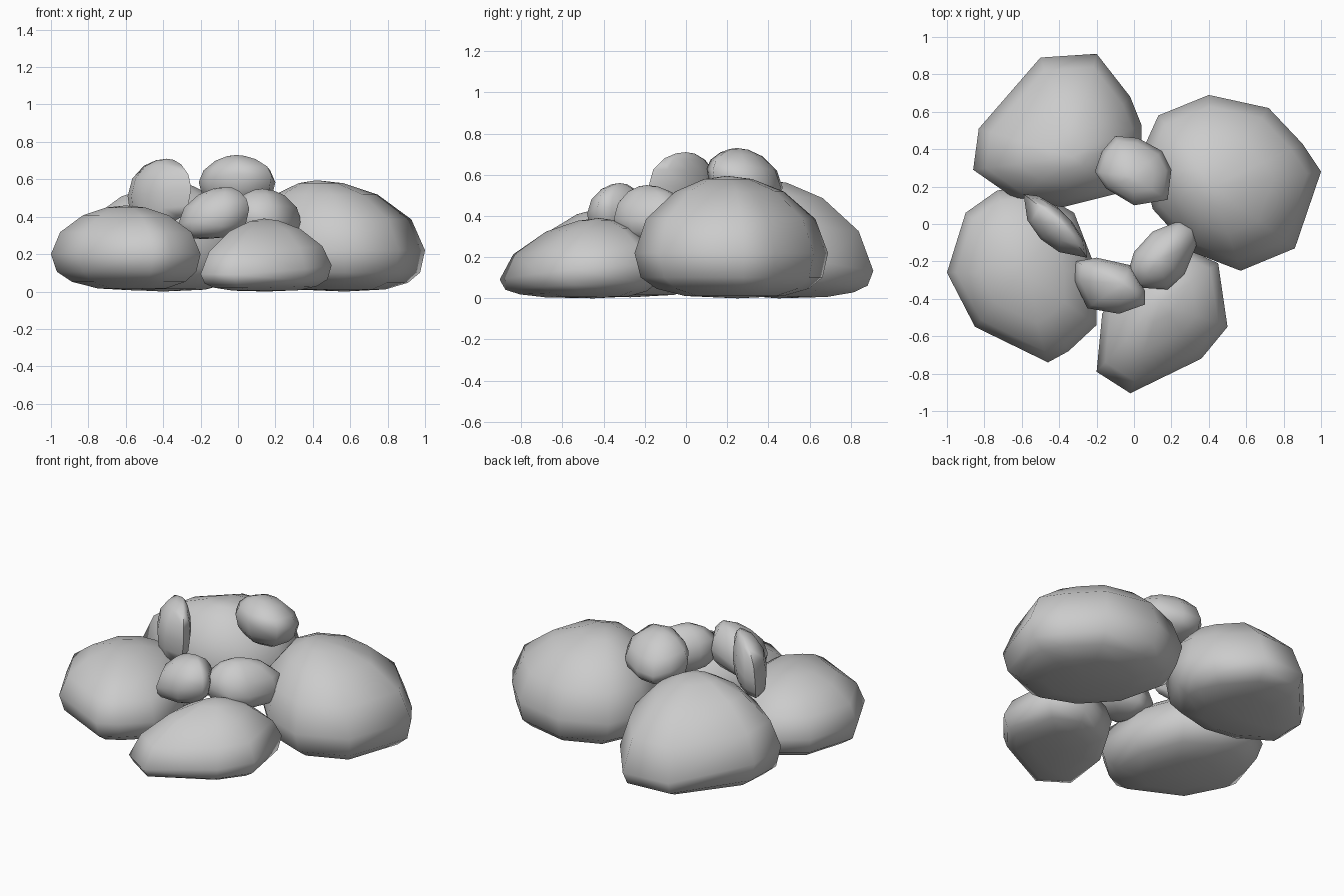
import bpy, bmesh, math

if "Cube" in bpy.data.objects:
    bpy.data.objects.remove(bpy.data.objects["Cube"])

UP = (28, 54, 74)       # ring angles above the widest outline
DOWN = (24, 45, 68)     # ring angles below it


def rock(name, outline, peak, base, mid, slope=(0, 0), p_up=2.0, p_down=2.9):
    """Boulder: a tilted widest outline drawn in towards a peak and a base point."""
    cx = sum(p[0] for p in outline) / len(outline)
    cy = sum(p[1] for p in outline) / len(outline)
    bm = bmesh.new()

    def ring(pole, angle, p):
        a = math.radians(angle)
        s = math.cos(a) ** (2 / p)
        h = math.sin(a) ** (2 / p) if angle else 0
        verts = []
        for x, y in outline:
            z = mid + slope[0] * (x - cx) + slope[1] * (y - cy)
            verts.append(bm.verts.new((pole[0] + (x - pole[0]) * s,
                                       pole[1] + (y - pole[1]) * s,
                                       z + (pole[2] - z) * h)))
        return verts

    rings = [ring(base, a, p_down) for a in reversed(DOWN)]
    rings += [ring(peak, a, p_up) for a in (0,) + UP]
    n = len(outline)
    for lo, hi in zip(rings, rings[1:]):
        for i in range(n):
            j = (i + 1) % n
            bm.faces.new((lo[i], lo[j], hi[j], hi[i]))
    for loop, pole in ((rings[0], base), (rings[-1], peak)):
        tip = bm.verts.new(pole)
        for i in range(n):
            bm.faces.new((loop[i], loop[(i + 1) % n], tip))
    bmesh.ops.recalc_face_normals(bm, faces=bm.faces)
    me = bpy.data.meshes.new(name)
    bm.to_mesh(me)
    bm.free()
    ob = bpy.data.objects.new(name, me)
    bpy.context.collection.objects.link(ob)
    bpy.ops.object.select_all(action='DESELECT')
    ob.select_set(True)
    bpy.context.view_layer.objects.active = ob
    bpy.ops.object.shade_smooth_by_angle(angle=math.radians(75))


# Lower ring of large boulders
rock("large_rock_right",
     [(.13, .58), (.40, .69), (.72, .62), (.90, .43), (1.0, .28), (.86, -.13),
      (.57, -.25), (.31, -.15), (.10, .08), (.03, .36)],
     (.42, .20, .595), (.57, .25, 0), .22, p_up=1.85)
rock("large_rock_back",
     [(-.20, .91), (-.50, .89), (-.83, .51), (-.86, .29), (-.63, .13),
      (-.38, .09), (-.10, .16), (.04, .40), (.04, .53), (-.02, .68)],
     (-.33, .36, .58), (-.40, .45, 0), .21, (0, -.17), p_up=1.8)
rock("large_rock_left",
     [(-.90, .06), (-1.0, -.26), (-.85, -.55), (-.46, -.74), (-.35, -.68),
      (-.20, -.54), (-.20, -.25), (-.32, .06), (-.55, .19), (-.73, .18)],
     (-.60, -.25, .46), (-.54, -.27, .005), .20, p_up=1.9, p_down=2.5)
rock("large_rock_front",
     [(-.02, -.905), (-.20, -.79), (-.17, -.48), (-.02, -.22), (.25, -.12),
      (.45, -.21), (.50, -.55), (.36, -.72)],
     (.14, -.42, .39), (.15, -.45, 0), .13, (.04, .08), p_up=1.7)

# Upper ring of small stones
rock("small_rock_back",
     [(-.10, .47), (.02, .46), (.15, .39), (.20, .29), (.18, .13), (0, .10),
      (-.15, .19), (-.21, .28), (-.17, .39)],
     (-.01, .25, .73), (0, .29, .44), .58, (0, -.25), p_up=1.8, p_down=2.2)
rock("small_rock_left",
     [(-.59, .16), (-.51, .15), (-.41, .09), (-.33, .01), (-.26, -.10),
      (-.25, -.18), (-.40, -.15), (-.50, -.08), (-.57, .02)],
     (-.38, 0, .71), (-.46, -.05, .34), .53, (.12, 0), p_up=2.0, p_down=2.2)
rock("small_rock_front",
     [(-.32, -.30), (-.31, -.20), (-.20, -.18), (-.02, -.22), (.06, -.36),
      (.06, -.43), (-.08, -.48), (-.25, -.45)],
     (-.06, -.32, .56), (-.18, -.34, .28), .40, (.22, 0), p_up=1.9, p_down=2.4)
rock("small_rock_right",
     [(-.03, -.25), (0, -.15), (.10, -.04), (.25, .02), (.33, -.01),
      (.34, -.10), (.27, -.27), (.18, -.35), (.02, -.34)],
     (.13, -.19, .55), (.17, -.17, .26), .39, (-.12, 0), p_up=1.9, p_down=2.2)
